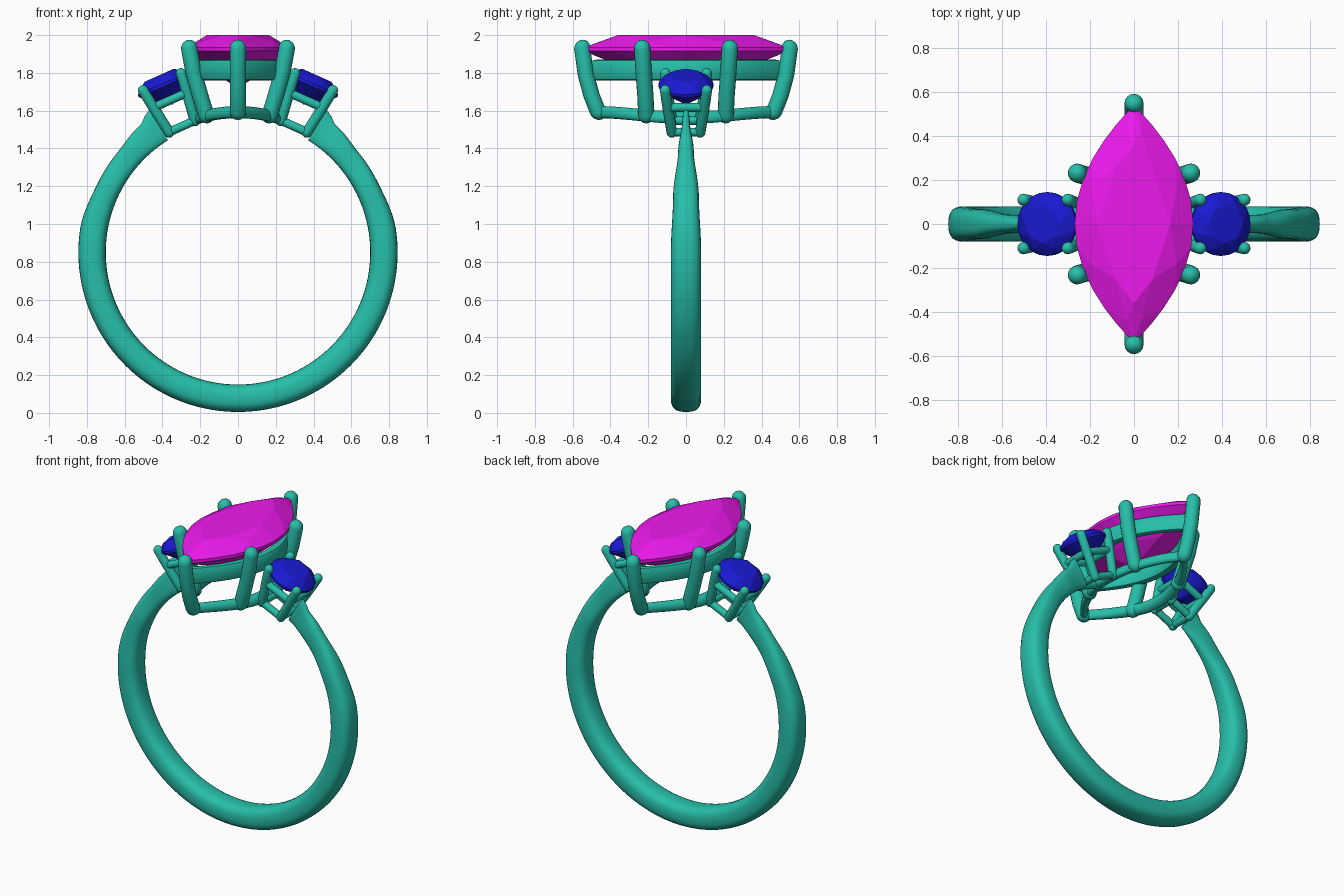
import bpy, bmesh
from math import sin, cos, pi, radians, copysign
from mathutils import Vector, Matrix

if "Cube" in bpy.data.objects:
    bpy.data.objects.remove(bpy.data.objects["Cube"])

CZ = 0.85  # height of the finger-hole centre


def material(name, rgb):
    m = bpy.data.materials.new(name)
    m.diffuse_color = (*rgb, 1)
    m.use_nodes = True
    m.node_tree.nodes["Principled BSDF"].inputs["Base Color"].default_value = m.diffuse_color
    return m


METAL = material("green_metal", (0.02, 0.52, 0.40))
MAGENTA = material("magenta_gem", (0.85, 0.01, 0.85))
BLUE = material("blue_gem", (0.01, 0.01, 0.65))


def finish(bm, name, mat, smooth=True):
    bmesh.ops.recalc_face_normals(bm, faces=bm.faces)
    me = bpy.data.meshes.new(name)
    bm.to_mesh(me)
    bm.free()
    ob = bpy.data.objects.new(name, me)
    bpy.context.collection.objects.link(ob)
    me.materials.append(mat)
    if smooth:
        bpy.context.view_layer.objects.active = ob
        ob.select_set(True)
        bpy.ops.object.shade_smooth_by_angle(angle=radians(45))
        ob.select_set(False)
    return ob


def loft(name, rings, mat, closed=False):
    bm = bmesh.new()
    vs = [[bm.verts.new(p) for p in r] for r in rings]
    n = len(vs[0])
    for i in range(len(vs) if closed else len(vs) - 1):
        a, b = vs[i], vs[(i + 1) % len(vs)]
        for j in range(n):
            k = (j + 1) % n
            bm.faces.new((a[j], a[k], b[k], b[j]))
    if not closed:
        bm.faces.new(vs[0])
        bm.faces.new(vs[-1])
    return finish(bm, name, mat)


def rod(name, pts, r, seg=16):
    """Round-ended rod along a path."""
    pts = [Vector(p) for p in pts]
    d0 = (pts[1] - pts[0]).normalized()
    d1 = (pts[-1] - pts[-2]).normalized()
    caps = [radians(a) for a in (82, 60, 38, 18)]
    stations = [(pts[0] - d0 * r * sin(a), r * cos(a)) for a in caps]
    stations += [(p, r) for p in pts]
    stations += [(pts[-1] + d1 * r * sin(a), r * cos(a)) for a in reversed(caps)]
    q = Vector((0, 0, 1)).rotation_difference((pts[-1] - pts[0]).normalized())
    ux, uy = q @ Vector((1, 0, 0)), q @ Vector((0, 1, 0))
    rings = [[c + rr * (ux * cos(2 * pi * i / seg) + uy * sin(2 * pi * i / seg))
              for i in range(seg)] for c, rr in stations]
    return loft(name, rings, METAL)


def spow(v, e):
    return copysign(abs(v) ** e, v)


def interp(table, t):
    for (a, va), (b, vb) in zip(table, table[1:]):
        if t <= b:
            f = max(0, (t - a) / (b - a))
            return va + (vb - va) * f * f * (3 - 2 * f)
    return table[-1][1]


def marquise(L, W, t):
    return W * cos(t) * abs(cos(t)), L * sin(t)


# Shank: rounded section swept round the finger, narrow and tall at its shoulders
OUTER = [(32, .888), (38, .848), (50, .829), (64, .828), (82, .845), (180, .845)]
HALF = [(32, .02), (47, .042), (67, .068), (90, .08), (180, .08)]
rings = []
for i in range(121):
    ang = 32 + 296 * i / 120           # degrees from the top
    top = min(ang, 360 - ang)
    ro, hw = interp(OUTER, top), interp(HALF, top)
    mid, hr = (ro + 0.70) / 2, (ro - 0.70) / 2
    a = radians(ang)
    ring = []
    for j in range(28):
        s = 2 * pi * j / 28
        r = mid + hr * spow(cos(s), 0.75)
        ring.append((r * sin(a), hw * spow(sin(s), 0.75), CZ + r * cos(a)))
    rings.append(ring)
loft("shank", rings, METAL)


# Centre setting rails: marquise loops with rounded sections
def rail(name, L, W, hw, hz, zfun, e):
    rings = []
    for i in range(64):
        t = 2 * pi * i / 64
        ring = []
        for j in range(12):
            s = 2 * pi * j / 12
            o = hw * spow(cos(s), e)
            x, y = marquise(L + o, W + o, t)
            ring.append((x, y, zfun(x) + hz * spow(sin(s), e)))
        rings.append(ring)
    loft(name, rings, METAL, closed=True)


def arch(x):
    return CZ + (0.742 ** 2 - x * x) ** 0.5


rail("upper_rail", 0.475, 0.235, 0.03, 0.055, lambda x: 1.815, 0.6)
rail("lower_rail", 0.46, 0.205, 0.032, 0.032, arch, 0.9)

# Centre prongs: two at the tips, four along the sides
for s in (1, -1):
    rod("tip_prong", [(0, s * .465, 1.592), (0, s * .5, 1.68), (0, s * .53, 1.79),
                      (0, s * .55, 1.932)], .043)
    for sx in (1, -1):
        rod("side_prong", [(sx * .168, s * .21, 1.575), (sx * .2, s * .215, 1.68),
                           (sx * .235, s * .224, 1.80), (sx * .259, s * .232, 1.932)], .043)


# Faceted stones: convex hull of facet corner rings
def gem(name, layers, mat, outline, matrix=Matrix()):
    bm = bmesh.new()
    for L, W, z, n, off in layers:
        for i in range(n):
            x, y = outline(L, W, 2 * pi * (i + off) / n)
            bm.verts.new((x, y, z))
            if L == 0:
                break
    bmesh.ops.remove_doubles(bm, verts=bm.verts, dist=1e-5)
    res = bmesh.ops.convex_hull(bm, input=bm.verts)
    bmesh.ops.delete(bm, geom=list({g for g in res["geom_interior"] + res["geom_unused"]
                                    if isinstance(g, bmesh.types.BMVert)}), context='VERTS')
    bmesh.ops.transform(bm, matrix=matrix, verts=bm.verts)
    finish(bm, name, mat, smooth=False)


gem("centre_stone", [(.36, .165, 2.0, 8, 0), (.47, .228, 1.968, 8, .5),
                     (.54, .27, 1.935, 32, 0), (.54, .27, 1.915, 32, 0),
                     (.28, .15, 1.80, 8, .5), (0, 0, 1.72, 1, 0)], MAGENTA, marquise)


def circle(L, W, t):
    return W * cos(t), L * sin(t)


# Side settings: tilted round stones in four-prong baskets
for s, side in ((1, "right"), (-1, "left")):
    M = Matrix.Translation((0, 0, CZ)) @ Matrix.Rotation(s * radians(24), 4, 'Y')
    gem(side + "_stone", [(.085, .085, 1.026, 8, 0), (.121, .121, 1.006, 8, .5),
                          (.145, .145, .978, 24, 0), (.145, .145, .962, 24, 0),
                          (.075, .075, .905, 8, .5), (0, 0, .855, 1, 0)], BLUE, circle, M)
    corners = [(1, 1), (-1, 1), (-1, -1), (1, -1)]

    def at(c, h, w):
        return M @ Vector((c[0] * h, c[1] * h, w))

    for i, c in enumerate(corners):
        d = corners[(i + 1) % 4]
        rod(side + "_prong", [at(c, .075, .728), at(c, .088, .82), at(c, .102, .92),
                              at(c, .11, .988)], .028, 12)
        rod(side + "_lower_bar", [at(c, .075, .73), at(d, .075, .73)], .023, 12)
        rod(side + "_upper_bar", [at(c, .096, .882), at(d, .096, .882)], .023, 12)
